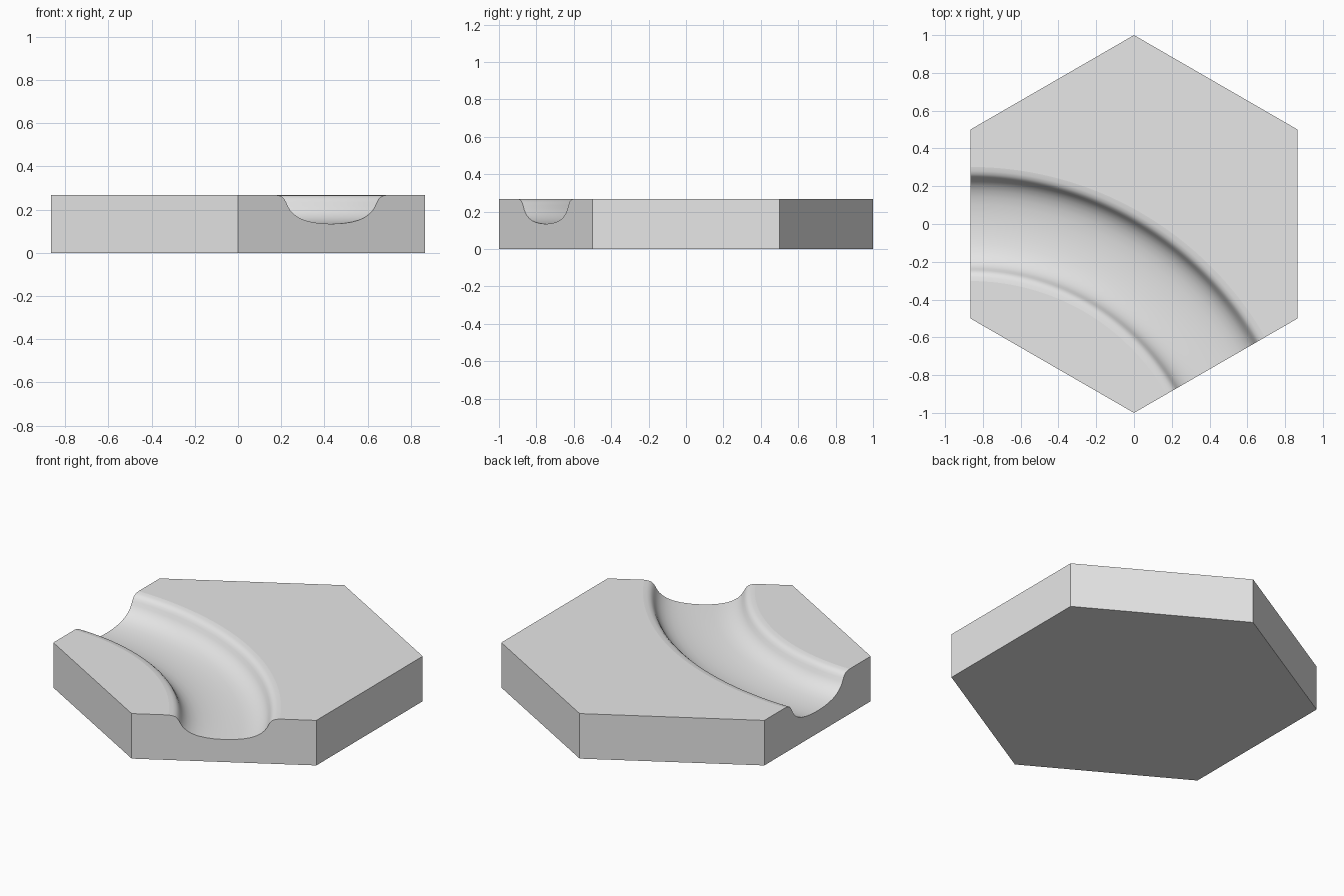
import bpy
import bmesh
from math import cos, sin, radians

HEIGHT = 0.268
BEND_CENTRE = (-0.866, -1.5)   # the channel bends about this point
BEND_RADIUS = 1.5

default = bpy.data.objects.get("Cube")
if default:
    bpy.data.objects.remove(default, do_unlink=True)

grey = bpy.data.materials.new("light_grey")
grey.use_nodes = True
grey.diffuse_color = (0.8, 0.8, 0.8, 1)
grey.node_tree.nodes["Principled BSDF"].inputs["Base Color"].default_value = (0.8, 0.8, 0.8, 1)


def make_object(name, bm):
    bmesh.ops.recalc_face_normals(bm, faces=bm.faces[:])
    mesh = bpy.data.meshes.new(name)
    bm.to_mesh(mesh)
    bm.free()
    mesh.materials.append(grey)
    obj = bpy.data.objects.new(name, mesh)
    bpy.context.collection.objects.link(obj)
    return obj


# Hexagonal slab with a corner towards the front
bm = bmesh.new()
corners = [radians(30 + 60 * i) for i in range(6)]
base = bm.faces.new([bm.verts.new((cos(a), sin(a), 0)) for a in corners])
top = bmesh.ops.extrude_face_region(bm, geom=[base])
top_verts = [v for v in top["geom"] if isinstance(v, bmesh.types.BMVert)]
bmesh.ops.translate(bm, verts=top_verts, vec=(0, 0, HEIGHT))
tile = make_object("hex_tile", bm)

# Half of the channel section: offset from the middle, height
half = [(0, 0.134), (0.055, 0.136), (0.105, 0.142), (0.145, 0.151),
        (0.178, 0.164), (0.203, 0.180), (0.221, 0.197), (0.234, 0.216),
        (0.243, 0.234), (0.252, 0.248), (0.264, 0.259), (0.281, 0.265),
        (0.305, HEIGHT + 0.0004)]
section = [(-d, z) for d, z in reversed(half[1:])] + half
lip = half[-1][0]
section += [(lip, HEIGHT + 0.1), (-lip, HEIGHT + 0.1)]

# Cutter: the section swept round the bend, past both edges of the tile
bm = bmesh.new()
rings = []
STEPS = 80
for i in range(STEPS + 1):
    a = radians(20 + 80 * i / STEPS)
    rings.append([bm.verts.new((BEND_CENTRE[0] + (BEND_RADIUS + d) * cos(a),
                                BEND_CENTRE[1] + (BEND_RADIUS + d) * sin(a), z))
                  for d, z in section])
n = len(section)
for r, s in zip(rings, rings[1:]):
    for j in range(n):
        k = (j + 1) % n
        bm.faces.new((r[j], r[k], s[k], s[j])).smooth = True
bm.faces.new(rings[0])
bm.faces.new(rings[-1])
cutter = make_object("channel_cutter", bm)
cutter.hide_render = True

# Cut the channel; its surface stays smooth and the slab stays flat
cut = tile.modifiers.new("channel", 'BOOLEAN')
cut.operation = 'DIFFERENCE'
cut.solver = 'EXACT'
cut.object = cutter
bpy.context.view_layer.objects.active = tile
bpy.ops.object.modifier_apply(modifier=cut.name)
bpy.data.objects.remove(cutter, do_unlink=True)
